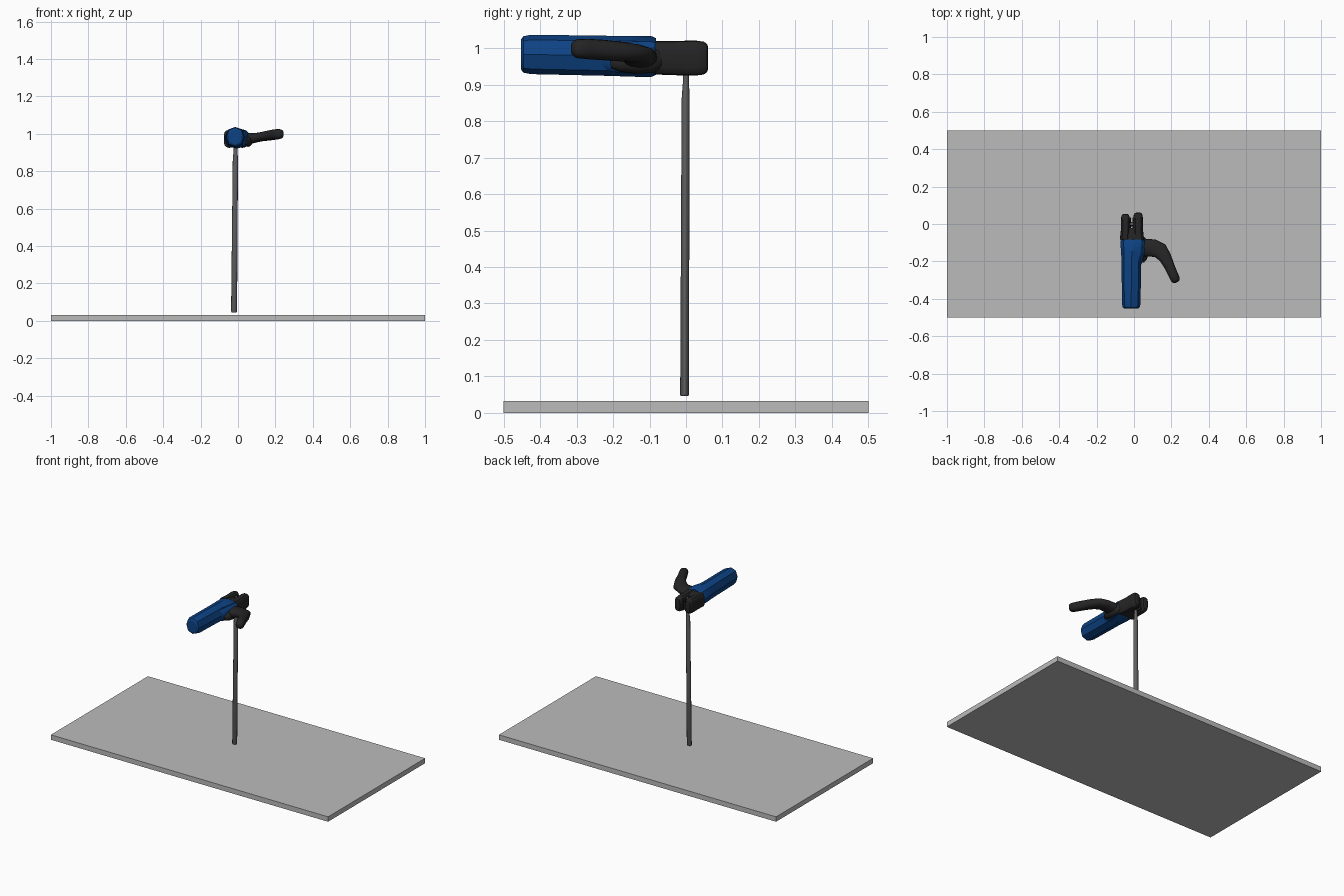
import bpy, bmesh, math
from mathutils import Vector


def material(name, r, g, b):
    m = bpy.data.materials.new(name)
    m.diffuse_color = (r, g, b, 1)
    return m


BLUE = material("blue grip", 0.004, 0.055, 0.23)
BLACK = material("black jaw", 0.018, 0.018, 0.018)
STEEL = material("grey rod", 0.12, 0.12, 0.12)
PLATE = material("light grey plate", 0.5, 0.5, 0.5)


def loft(name, stations, mat, sides=12, power=2.0, angle=35, up=(0, 0, 1)):
    """Skin superellipse sections (x, y, z, half_width, half_height) along a path."""
    bm = bmesh.new()
    pts = [Vector(s[:3]) for s in stations]
    up = Vector(up)
    rings = []
    for i, s in enumerate(stations):
        t = (pts[min(i + 1, len(pts) - 1)] - pts[max(i - 1, 0)]).normalized()
        side = t.cross(up).normalized()
        top = side.cross(t)
        ring = []
        for k in range(sides):
            a = 2 * math.pi * k / sides
            c, d = math.cos(a), math.sin(a)
            u = math.copysign(abs(c) ** (2 / power), c) * s[3]
            v = math.copysign(abs(d) ** (2 / power), d) * s[4]
            ring.append(bm.verts.new(pts[i] + side * u + top * v))
        rings.append(ring)
    for a, b in zip(rings, rings[1:]):
        for k in range(sides):
            n = (k + 1) % sides
            bm.faces.new((a[k], a[n], b[n], b[k]))
    bm.faces.new(rings[0])
    bm.faces.new(rings[-1])
    bmesh.ops.recalc_face_normals(bm, faces=bm.faces)
    me = bpy.data.meshes.new(name)
    bm.to_mesh(me)
    bm.free()
    me.materials.append(mat)
    ob = bpy.data.objects.new(name, me)
    bpy.context.collection.objects.link(ob)
    bpy.ops.object.select_all(action='DESELECT')
    ob.select_set(True)
    bpy.context.view_layer.objects.active = ob
    bpy.ops.object.shade_smooth_by_angle(angle=math.radians(angle))
    return ob


# Work plate
bpy.ops.mesh.primitive_cube_add(size=1, location=(0, 0, 0.016))
plate = bpy.context.object
plate.name = "plate"
plate.scale = (2, 1, 0.032)
plate.data.materials.append(PLATE)

# Electrode rod: thick coated length, tapering to a bare clamped end
loft("electrode_rod", [
    (-0.021, -0.004, 0.046, 0.013, 0.010), (-0.021, -0.004, 0.050, 0.016, 0.012),
    (-0.014, -0.001, 0.860, 0.014, 0.011), (-0.013, 0.000, 0.915, 0.010, 0.008),
    (-0.012, 0.000, 1.005, 0.009, 0.008)], STEEL, sides=16, up=(0, 1, 0))

# Octagonal grip with a ridge on top, flaring towards the head
loft("grip", [
    (-0.015, -0.453, 0.983, 0.035, 0.040), (-0.015, -0.446, 0.983, 0.045, 0.050),
    (-0.015, -0.425, 0.983, 0.050, 0.054), (-0.014, -0.200, 0.979, 0.052, 0.055),
    (-0.010, -0.150, 0.978, 0.060, 0.056), (-0.006, -0.095, 0.977, 0.067, 0.056),
    (-0.006, -0.082, 0.977, 0.062, 0.050)], BLUE, sides=8, power=2.3, angle=30)

# Blue shoulder blending the grip into the lever
loft("grip_shoulder", [
    (0.010, -0.235, 0.975, 0.018, 0.030), (0.020, -0.195, 0.975, 0.028, 0.042),
    (0.030, -0.140, 0.974, 0.032, 0.046), (0.032, -0.085, 0.973, 0.030, 0.042)],
    BLUE, sides=10, power=2.5)

# Jaw block behind the prongs
loft("jaw_block", [
    (-0.012, -0.100, 0.973, 0.054, 0.044), (-0.012, -0.060, 0.973, 0.052, 0.045),
    (-0.012, -0.022, 0.973, 0.040, 0.036)], BLACK, sides=16, power=3.5)

# Two clamping prongs, the right one a little larger
for name, x, w, tip in (("left_prong", -0.046, 0.024, 0.054),
                        ("right_prong", 0.022, 0.026, 0.061)):
    lean = 0.003 if x > 0 else -0.003
    loft(name, [
        (x + lean, -0.085, 0.974, w + 0.003, 0.046), (x, -0.030, 0.973, w, 0.047),
        (x, tip - 0.035, 0.973, w, 0.048), (x, tip - 0.012, 0.973, w * 0.9, 0.045),
        (x, tip - 0.003, 0.973, w * 0.7, 0.038), (x, tip, 0.973, w * 0.4, 0.028)],
        BLACK, sides=16, power=3.2)

# Small steel-coloured-dark clamp pads gripping the rod
for name, x in (("left_pad", -0.024), ("right_pad", -0.001)):
    loft(name, [(x, -0.025, 0.970, 0.007, 0.036), (x, 0.035, 0.970, 0.007, 0.036)],
         BLACK, sides=16, power=5)

# Pivot boss on the lever side
loft("pivot_boss", [
    (0.045, -0.205, 0.957, 0.008, 0.012), (0.050, -0.185, 0.959, 0.020, 0.023),
    (0.053, -0.140, 0.962, 0.026, 0.032), (0.050, -0.095, 0.966, 0.024, 0.034),
    (0.040, -0.075, 0.970, 0.016, 0.030)], BLACK, sides=12)

# Curved squeeze lever
loft("lever", [
    (0.015, -0.125, 0.972, 0.046, 0.034), (0.060, -0.127, 0.975, 0.048, 0.031),
    (0.105, -0.129, 0.981, 0.047, 0.025), (0.140, -0.143, 0.987, 0.044, 0.025),
    (0.167, -0.180, 0.991, 0.034, 0.027), (0.189, -0.225, 0.995, 0.028, 0.028),
    (0.209, -0.270, 0.998, 0.026, 0.028), (0.222, -0.298, 0.999, 0.025, 0.026),
    (0.227, -0.308, 0.999, 0.018, 0.019), (0.229, -0.312, 0.999, 0.008, 0.009)],
    BLACK, sides=16, power=2.3, angle=50)
